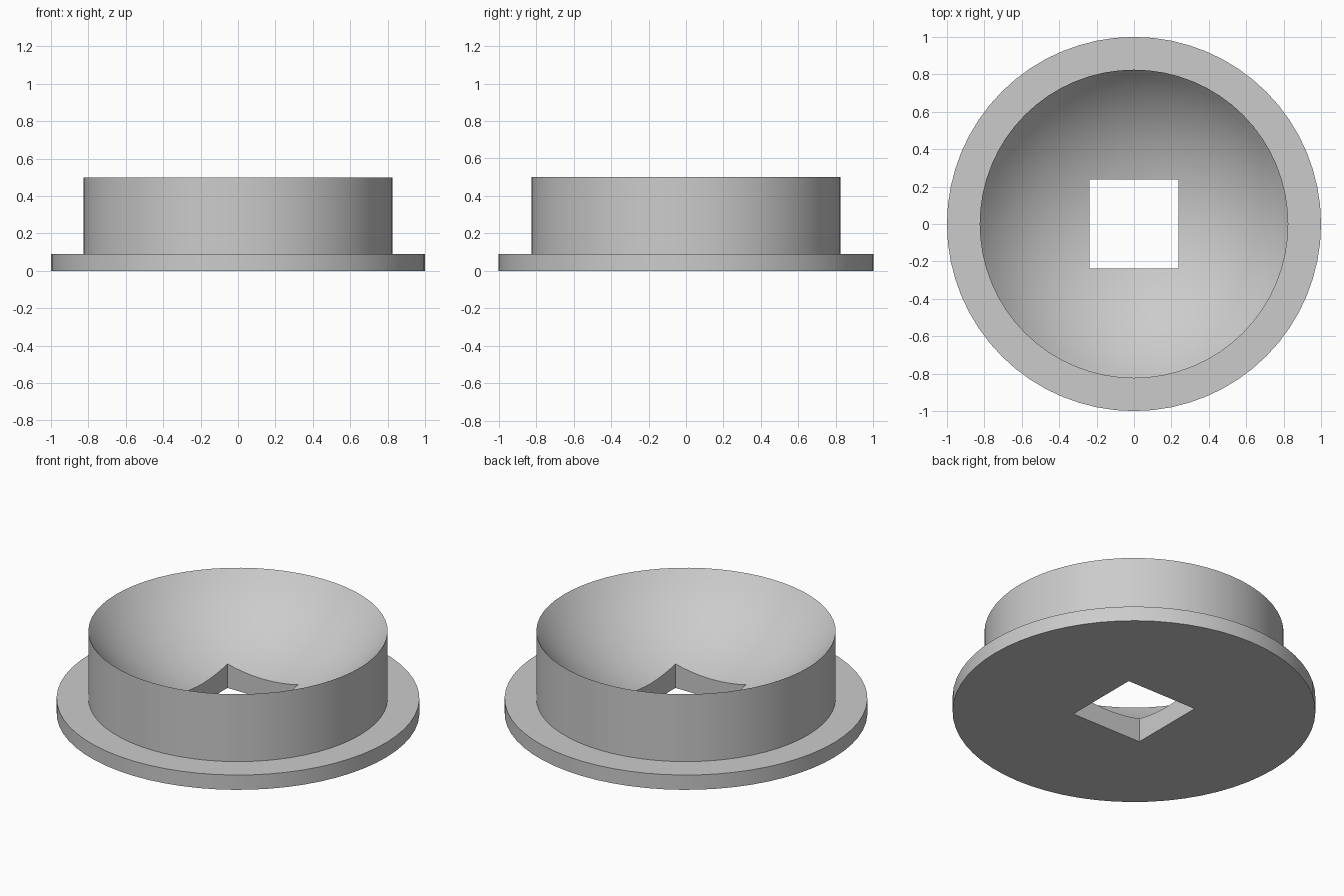
import bpy
import bmesh
import math

default = bpy.data.objects.get("Cube")
if default:
    bpy.data.objects.remove(default, do_unlink=True)

SIDES = 64
RIM_R, RIM_Z = 0.825, 0.5
FLANGE_R, FLANGE_Z = 1.0, 0.09
HOLE = 0.237

grey = bpy.data.materials.new("plain grey")
grey.use_nodes = True
colour = (0.6, 0.6, 0.6, 1)
grey.diffuse_color = colour
grey.node_tree.nodes["Principled BSDF"].inputs["Base Color"].default_value = colour

# Outer profile: base, flange, wall, rim
profile = [(0, 0), (FLANGE_R, 0), (FLANGE_R, FLANGE_Z), (RIM_R, FLANGE_Z), (RIM_R, RIM_Z)]

# Spherical bowl from the rim down to the centre, touching flange height
depth = RIM_Z - FLANGE_Z
ball = (RIM_R ** 2 + depth ** 2) / (2 * depth)
sweep = math.asin(RIM_R / ball)
STEPS = 16
for i in range(STEPS - 1, -1, -1):
    a = sweep * i / STEPS
    profile.append((ball * math.sin(a), FLANGE_Z + ball * (1 - math.cos(a))))

# Revolve the profile into a closed solid
bm = bmesh.new()
verts = [bm.verts.new((r, 0, z)) for r, z in profile]
edges = [bm.edges.new(pair) for pair in zip(verts, verts[1:])]
bmesh.ops.spin(bm, geom=verts + edges, cent=(0, 0, 0), axis=(0, 0, 1),
               angle=math.tau, steps=SIDES, use_merge=True)
bmesh.ops.remove_doubles(bm, verts=bm.verts, dist=0.0001)
bmesh.ops.recalc_face_normals(bm, faces=bm.faces)
mesh = bpy.data.meshes.new("flanged_bowl")
bm.to_mesh(mesh)
bm.free()
mesh.materials.append(grey)
bowl = bpy.data.objects.new("flanged_bowl", mesh)
bpy.context.collection.objects.link(bowl)

# Square hole through the middle
bpy.ops.mesh.primitive_cube_add(size=2)
cutter = bpy.context.object
cutter.name = "hole_cutter"
cutter.scale = (HOLE, HOLE, 1)
cutter.hide_render = True
cutter.data.materials.append(grey)
cut = bowl.modifiers.new("square_hole", "BOOLEAN")
cut.object = cutter
cut.operation = "DIFFERENCE"
cut.solver = "EXACT"

bpy.ops.object.select_all(action="DESELECT")
bowl.select_set(True)
bpy.context.view_layer.objects.active = bowl
bpy.ops.object.modifier_apply(modifier=cut.name)
bpy.data.objects.remove(cutter, do_unlink=True)
bpy.ops.object.shade_smooth_by_angle(angle=math.radians(30))
